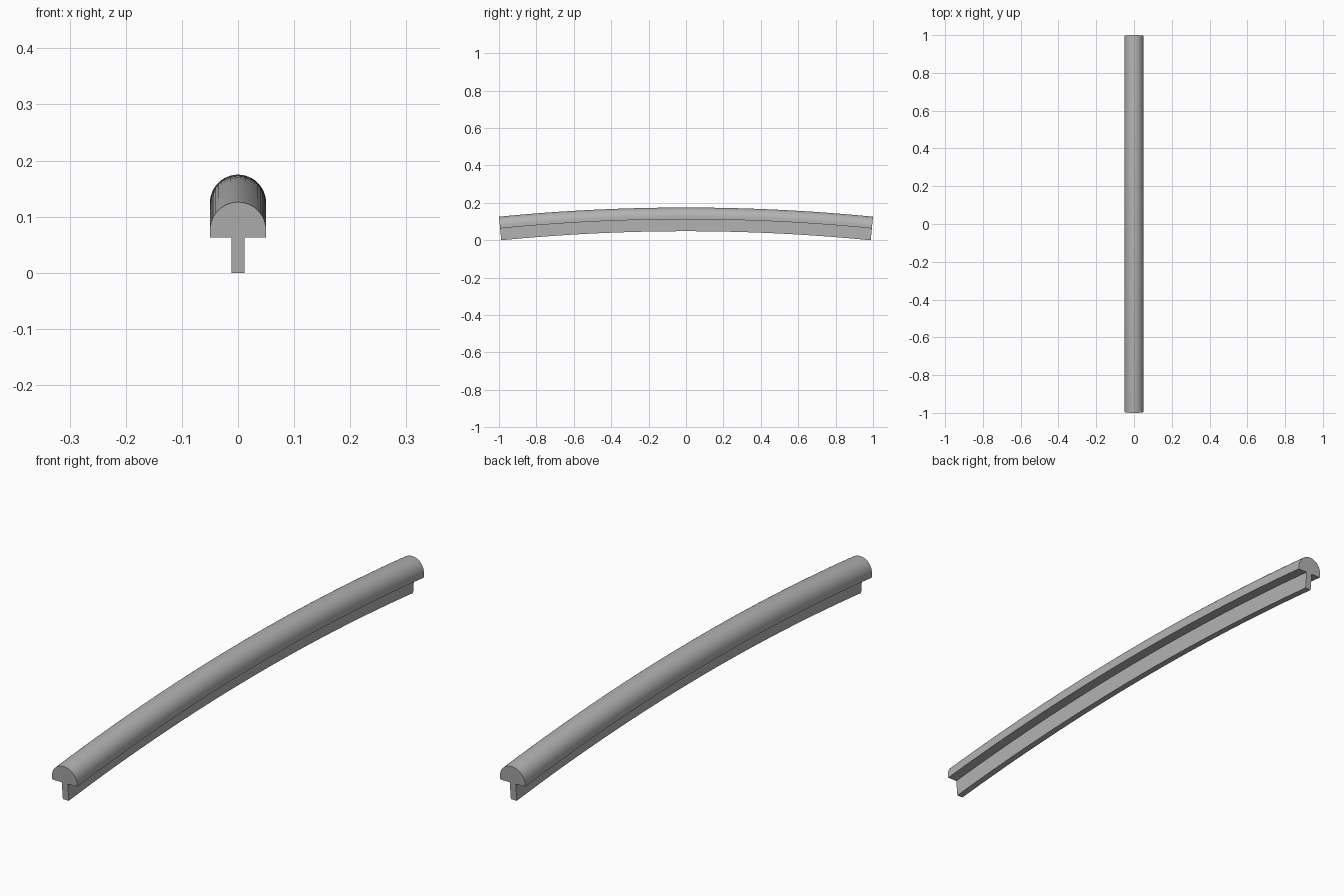
import bpy
import bmesh
from math import sin, cos, pi, asin, radians

cube = bpy.data.objects.get("Cube")
if cube:
    bpy.data.objects.remove(cube, do_unlink=True)

# Main dimensions
RISE = 0.049                          # how far the middle bows above the ends
BEND = (1 + RISE ** 2) / (2 * RISE)   # radius of the bowed top line
HALF_ANGLE = asin(1 / BEND)
END_TOP = 0.126                       # height of the crown at the ends
DEPTH = END_TOP / cos(HALF_ANGLE)     # full depth of the section
CAP_R, CAP_DEPTH, STEM_HALF = 0.05, 0.063, 0.012
STEPS, ARC = 40, 24

grey = bpy.data.materials.new("plain grey")
grey.use_nodes = True
colour = (0.45, 0.45, 0.45, 1)
grey.diffuse_color = colour
grey.node_tree.nodes["Principled BSDF"].inputs["Base Color"].default_value = colour


def rail_section():
    """T-shaped outline as (x, depth below the crown)."""
    dome = [(CAP_R * cos(pi * i / ARC), CAP_R * (1 - sin(pi * i / ARC)))
            for i in range(ARC + 1)]
    left = [(-CAP_R, CAP_DEPTH), (-STEM_HALF, CAP_DEPTH), (-STEM_HALF, DEPTH)]
    right = [(-x, d) for x, d in reversed(left)]
    return dome + left + right


# Sweep the section along the bow, square to the curve
bm = bmesh.new()
centre_z = END_TOP - BEND * cos(HALF_ANGLE)
rings = []
for s in range(STEPS + 1):
    a = HALF_ANGLE * (2 * s / STEPS - 1)
    rings.append([bm.verts.new((x, (BEND - d) * sin(a), centre_z + (BEND - d) * cos(a)))
                  for x, d in rail_section()])
for near, far in zip(rings, rings[1:]):
    for i in range(len(near)):
        j = (i + 1) % len(near)
        bm.faces.new((near[i], near[j], far[j], far[i]))
bm.faces.new(rings[0])
bm.faces.new(rings[-1])
bmesh.ops.recalc_face_normals(bm, faces=bm.faces)

mesh = bpy.data.meshes.new("curved_rail")
bm.to_mesh(mesh)
bm.free()
mesh.materials.append(grey)
rail = bpy.data.objects.new("curved_rail", mesh)
bpy.context.collection.objects.link(rail)

# Smooth dome, crisp edges
bpy.ops.object.select_all(action="DESELECT")
rail.select_set(True)
bpy.context.view_layer.objects.active = rail
bpy.ops.object.shade_smooth_by_angle(angle=radians(30))
